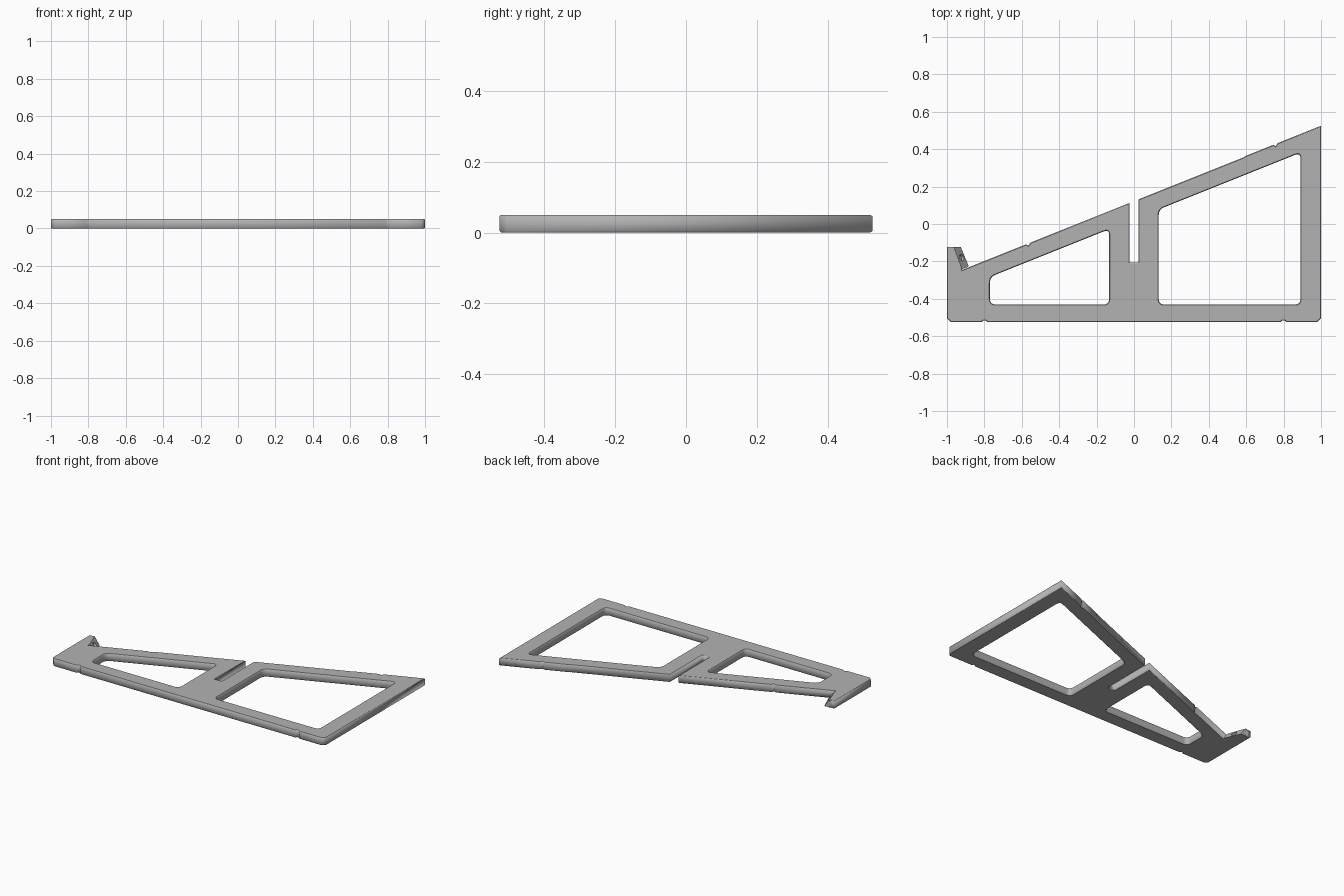
import bpy, bmesh
from mathutils import Vector

THICK = 0.05
CHAMFER = 0.004

cube = bpy.data.objects.get("Cube")
if cube:
    bpy.data.objects.remove(cube, do_unlink=True)

grey = bpy.data.materials.new("plain grey")
grey.use_nodes = True
grey.diffuse_color = (0.45, 0.45, 0.45, 1)
grey.node_tree.nodes["Principled BSDF"].inputs["Base Color"].default_value = (0.45, 0.45, 0.45, 1)


def slope(x, offset=0.122):
    """Point on a line parallel to the sloping edge."""
    return (x, offset + 0.4 * x)


def rounded(corners, radius=0.03, steps=6):
    """Replace each corner of a loop with a small curve."""
    loop = []
    for i, corner in enumerate(corners):
        c = Vector(corner)
        a = c + (Vector(corners[i - 1]) - c).normalized() * radius
        b = c + (Vector(corners[(i + 1) % len(corners)]) - c).normalized() * radius
        for s in range(steps + 1):
            t = s / steps
            loop.append(a * (1 - t) ** 2 + c * 2 * t * (1 - t) + b * t ** 2)
    return loop


def window(left, right):
    """Four-sided opening under the sloping rail."""
    return rounded([(left, -0.43), (right, -0.43), slope(right, 0.025), slope(left, 0.025)])


def foot_notch(x):
    return [(x - 0.015, -0.525), (x - 0.007, -0.516), (x + 0.007, -0.516), (x + 0.015, -0.525)]


def rail_notch(x, offset):
    return [slope(x + 0.012, offset), slope(x, offset - 0.012), slope(x - 0.012, offset)]


def to_mesh(obj):
    bpy.ops.object.select_all(action="DESELECT")
    obj.select_set(True)
    bpy.context.view_layer.objects.active = obj
    bpy.ops.object.convert(target="MESH")
    return bpy.context.object


# Plate outline, anticlockwise from the lower left
outline = [(-1, -0.505), (-0.98, -0.525)]
outline += foot_notch(-0.8) + foot_notch(0.8)
outline += [(0.98, -0.525), (1, -0.505), slope(1, 0.125)]
outline += rail_notch(0.757, 0.125)
outline += [slope(0.592, 0.125), slope(0.59)]
outline += [slope(0.024), (0.024, -0.206), (-0.024, -0.206), slope(-0.024)]
outline += rail_notch(-0.565, 0.122)
outline += [slope(-0.92), (-0.963, -0.123), (-1, -0.123)]

# Plate with openings and chamfered rims
curve = bpy.data.curves.new("side_plate", "CURVE")
curve.dimensions = "2D"
curve.fill_mode = "BOTH"
curve.extrude = THICK / 2 - CHAMFER
curve.bevel_depth = CHAMFER
curve.bevel_resolution = 0
curve.offset = -CHAMFER
for loop in (outline, window(-0.77, -0.133), window(0.132, 0.89)):
    spline = curve.splines.new("POLY")
    spline.points.add(len(loop) - 1)
    for point, co in zip(spline.points, loop):
        point.co = (co[0], co[1], 0, 1)
    spline.use_cyclic_u = True
curve.materials.append(grey)
plate = bpy.data.objects.new("side_plate", curve)
plate.location.z = THICK / 2
bpy.context.collection.objects.link(plate)
to_mesh(plate)

# Slanted inner face of the hook
bm = bmesh.new()
profile = [(-0.012, THICK), (0, THICK), (0.037, 0), (-0.012, 0)]
for base in (Vector((-0.963, -0.123, 0)), Vector((-0.92, -0.242, 0))):
    for along, z in profile:
        bm.verts.new(base + Vector((along, along * 0.4 if base.y < -0.2 else 0, z)))
bmesh.ops.convex_hull(bm, input=bm.verts)
bmesh.ops.dissolve_limit(bm, angle_limit=0.01, verts=bm.verts, edges=bm.edges)
bmesh.ops.recalc_face_normals(bm, faces=bm.faces)
mesh = bpy.data.meshes.new("hook_face")
bm.to_mesh(mesh)
bm.free()
mesh.materials.append(grey)
hook = bpy.data.objects.new("hook_face", mesh)
bpy.context.collection.objects.link(hook)

# Round pocket drilled square to the hook face
axis = Vector((0.75, 0.3, 0.6)).normalized()
bpy.ops.mesh.primitive_cylinder_add(vertices=20, radius=0.018, depth=0.03,
                                    location=(-0.922, -0.18, THICK / 2),
                                    rotation=axis.to_track_quat("Z", "Y").to_euler())
drill = bpy.context.object
drill.name = "pocket_cutter"
drill.hide_render = True
drill.data.materials.append(grey)
cut = hook.modifiers.new("pocket", "BOOLEAN")
cut.operation = "DIFFERENCE"
cut.object = drill
to_mesh(hook)
bpy.data.objects.remove(drill, do_unlink=True)
